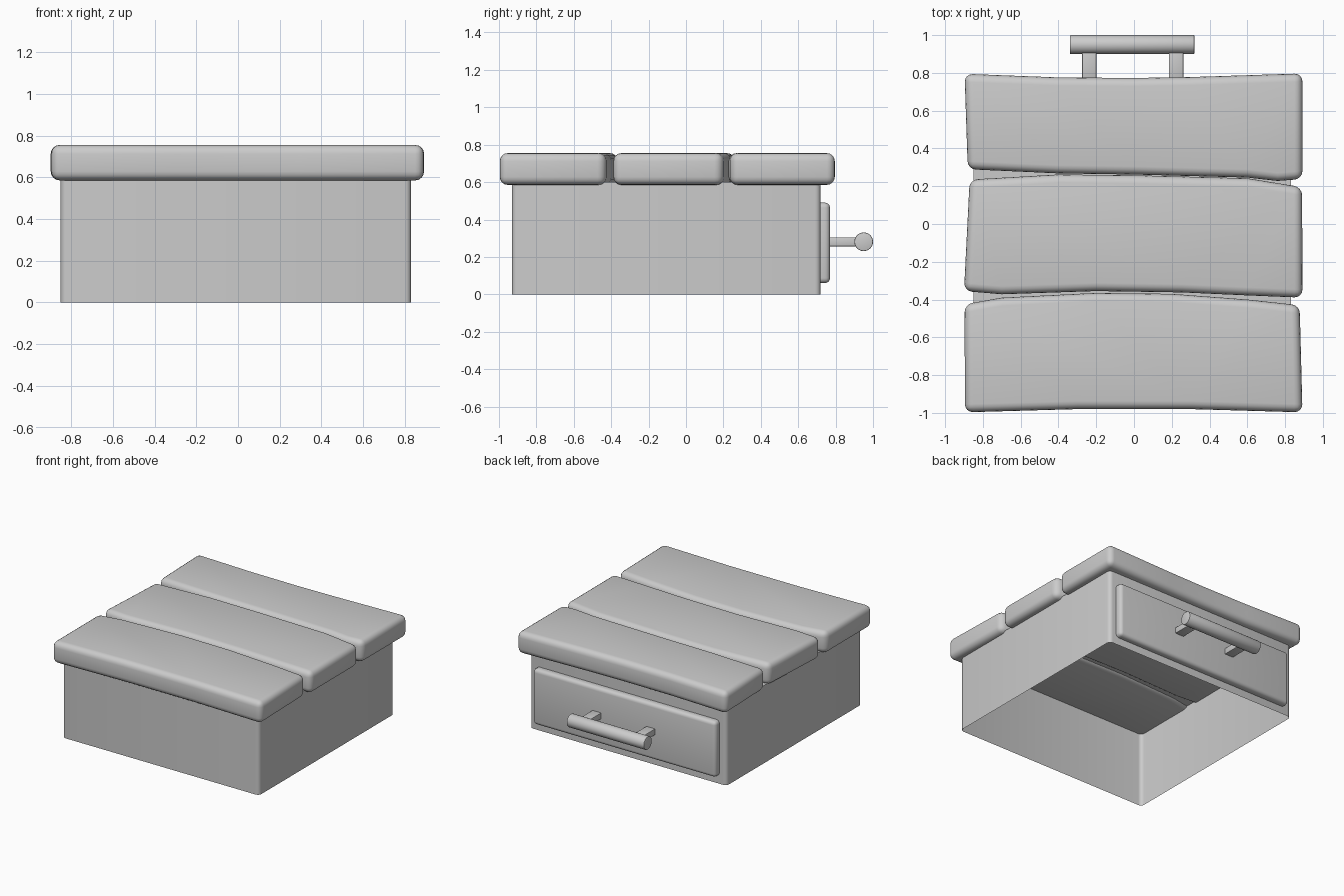
import bpy, bmesh, math

if "Cube" in bpy.data.objects:
    bpy.data.objects.remove(bpy.data.objects["Cube"])


def finish(name, bm, bevel=0.0, segments=4):
    mesh = bpy.data.meshes.new(name)
    bm.to_mesh(mesh)
    bm.free()
    ob = bpy.data.objects.new(name, mesh)
    bpy.context.collection.objects.link(ob)
    bpy.ops.object.select_all(action='DESELECT')
    ob.select_set(True)
    bpy.context.view_layer.objects.active = ob
    if bevel:
        mod = ob.modifiers.new("soft_edges", 'BEVEL')
        mod.width = bevel
        mod.segments = segments
        mod.limit_method = 'ANGLE'
        mod.angle_limit = math.radians(40)
        bpy.ops.object.modifier_apply(modifier=mod.name)
    bpy.ops.object.shade_smooth_by_angle(angle=math.radians(35))
    return ob


def box_bm(x0, x1, y0, y1, z0, z1):
    bm = bmesh.new()
    bmesh.ops.create_cube(bm, size=1)
    for v in bm.verts:
        v.co = (x0 if v.co.x < 0 else x1,
                y0 if v.co.y < 0 else y1,
                z0 if v.co.z < 0 else z1)
    return bm


def plank(name, lower, upper):
    """Worn board: lower and upper edges as (x, y) points from left to right."""
    bm = bmesh.new()
    ring = [bm.verts.new((x, y, 0.585)) for x, y in lower + upper[::-1]]
    base = bm.faces.new(ring)
    top = bmesh.ops.extrude_face_region(bm, geom=[base])["geom"]
    for v in top:
        if isinstance(v, bmesh.types.BMVert):
            v.co.z = 0.755
    bmesh.ops.recalc_face_normals(bm, faces=bm.faces)
    return finish(name, bm, 0.043)


# Body: thin shell, open underneath, rounded upright corners
bm = box_bm(-0.85, 0.83, -0.93, 0.72, 0, 0.6)
bmesh.ops.delete(bm, geom=[f for f in bm.faces if f.normal.z < -0.5], context='FACES_ONLY')
upright = [e for e in bm.edges if abs(e.verts[0].co.z - e.verts[1].co.z) > 0.1]
bmesh.ops.bevel(bm, geom=upright, offset=0.03, segments=4, profile=0.5, affect='EDGES')
finish("body", bm)

# Three uneven top planks
plank("front_plank",
      [(-0.895, -0.997), (-0.3, -0.98), (0.3, -0.98), (0.892, -0.997)],
      [(-0.897, -0.425), (-0.7, -0.39), (-0.2, -0.365), (0.2, -0.37), (0.6, -0.4), (0.877, -0.43)])
plank("middle_plank",
      [(-0.9, -0.355), (-0.7, -0.372), (-0.2, -0.355), (0.25, -0.362), (0.6, -0.378), (0.892, -0.39)],
      [(-0.87, 0.235), (-0.4, 0.262), (0.0, 0.258), (0.6, 0.242), (0.89, 0.195)])
plank("back_plank",
      [(-0.88, 0.29), (-0.4, 0.268), (0.0, 0.262), (0.6, 0.246), (0.76, 0.228), (0.892, 0.238)],
      [(-0.897, 0.795), (-0.4, 0.776), (0.0, 0.773), (0.3, 0.778), (0.892, 0.797)])

# Drawer front on the back side
finish("drawer_front", box_bm(-0.79, 0.77, 0.69, 0.77, 0.06, 0.49), 0.027)

# Handle: two posts and a round bar
for side, cx in (("left", -0.237), ("right", 0.223)):
    finish("handle_post_" + side,
           box_bm(cx - 0.038, cx + 0.038, 0.75, 0.94, 0.257, 0.305), 0.005, 2)
bm = bmesh.new()
bmesh.ops.create_cone(bm, cap_ends=True, segments=32, radius1=0.05, radius2=0.05, depth=0.66)
for v in bm.verts:
    x, y, z = v.co
    v.co = (z - 0.01, 0.95 + y, 0.281 - x)
finish("handle_bar", bm, 0.005, 2)
